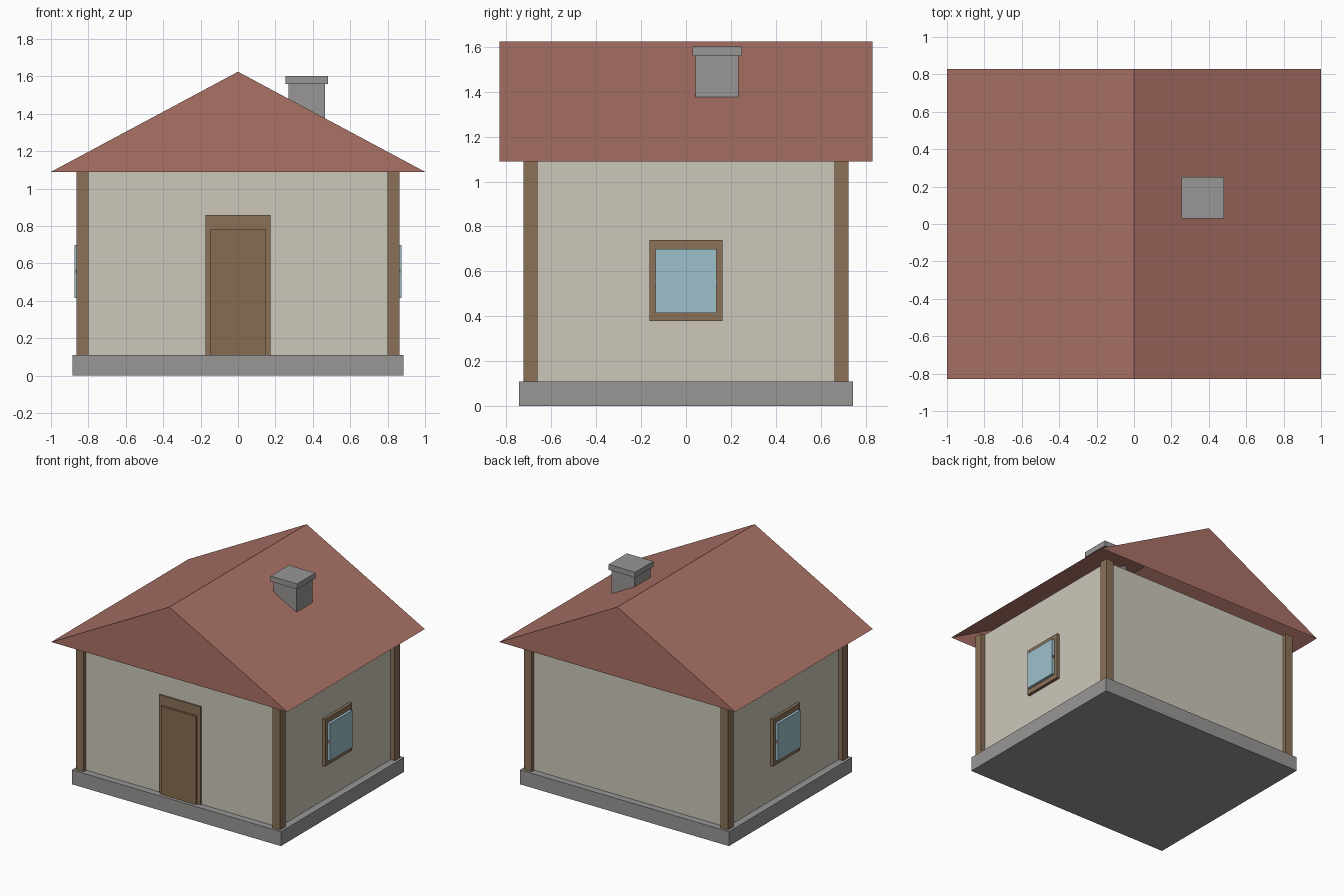
import bpy
import bmesh

cube = bpy.data.objects.get("Cube")
if cube:
    bpy.data.objects.remove(cube, do_unlink=True)


def material(name, r, g, b):
    m = bpy.data.materials.new(name)
    m.use_nodes = True
    m.diffuse_color = (r, g, b, 1)
    m.node_tree.nodes["Principled BSDF"].inputs["Base Color"].default_value = (r, g, b, 1)
    return m


plaster = material("cream plaster", 0.61, 0.575, 0.50)
wood = material("brown wood", 0.255, 0.165, 0.095)
door_wood = material("door wood", 0.245, 0.15, 0.08)
stone = material("grey stone", 0.315, 0.31, 0.305)
tile = material("red tile", 0.40, 0.165, 0.13)
glass = material("pale blue glass", 0.34, 0.53, 0.60)


def add_object(name, bm, mat):
    mesh = bpy.data.meshes.new(name)
    bm.to_mesh(mesh)
    bm.free()
    mesh.materials.append(mat)
    obj = bpy.data.objects.new(name, mesh)
    bpy.context.scene.collection.objects.link(obj)
    return obj


def box(name, x, y, z, mat):
    """Box from (min, max) ranges on each axis."""
    bm = bmesh.new()
    bmesh.ops.create_cube(bm, size=1)
    for v in bm.verts:
        v.co = [lo + (hi - lo) * (c + 0.5) for c, (lo, hi) in zip(v.co, (x, y, z))]
    return add_object(name, bm, mat)


# Foundation and walls
box("foundation", (-0.885, 0.885), (-0.745, 0.745), (0, 0.11), stone)
box("walls", (-0.83, 0.83), (-0.693, 0.693), (0.11, 1.1), plaster)

# Corner posts
for sx, side in ((1, "left"), (-1, "right")):
    for sy, end in ((-1, "front"), (1, "back")):
        x, y = sx * 0.832, sy * 0.693
        box(f"{end}_{side}_post", (x - 0.032, x + 0.032), (y - 0.032, y + 0.032),
            (0.11, 1.1), wood)

# Roof shell: two slopes and two gables, open underneath
bm = bmesh.new()
ends = []
for y in (-0.83, 0.83):
    ends.append([bm.verts.new(p) for p in ((-1, y, 1.09), (0, y, 1.625), (1, y, 1.09))])
front, back = ends
bm.faces.new(front)
bm.faces.new(back)
for i in range(2):
    bm.faces.new((front[i], front[i + 1], back[i + 1], back[i]))
bmesh.ops.recalc_face_normals(bm, faces=bm.faces)
add_object("roof", bm, tile)

# Chimney
box("chimney", (0.27, 0.465), (0.043, 0.235), (1.2, 1.57), stone)
box("chimney_cap", (0.255, 0.48), (0.03, 0.25), (1.56, 1.602), stone)

# Door with its surround
box("door_frame", (-0.175, 0.175), (-0.705, -0.65), (0.11, 0.86), wood)
box("door", (-0.148, 0.148), (-0.72, -0.66), (0.11, 0.785), door_wood)

# Side windows: frame, proud pane and a crossbar set inside the pane
for s, side in ((1, "left"), (-1, "right")):
    def depth(outer):
        return sorted((s * 0.8, s * outer))
    box(f"{side}_window_frame", depth(0.853), (-0.163, 0.163), (0.378, 0.74), wood)
    box(f"{side}_window_pane", depth(0.873), (-0.136, 0.136), (0.415, 0.7), glass)
    box(f"{side}_window_bar", depth(0.87), (-0.139, 0.139), (0.548, 0.568), wood)
